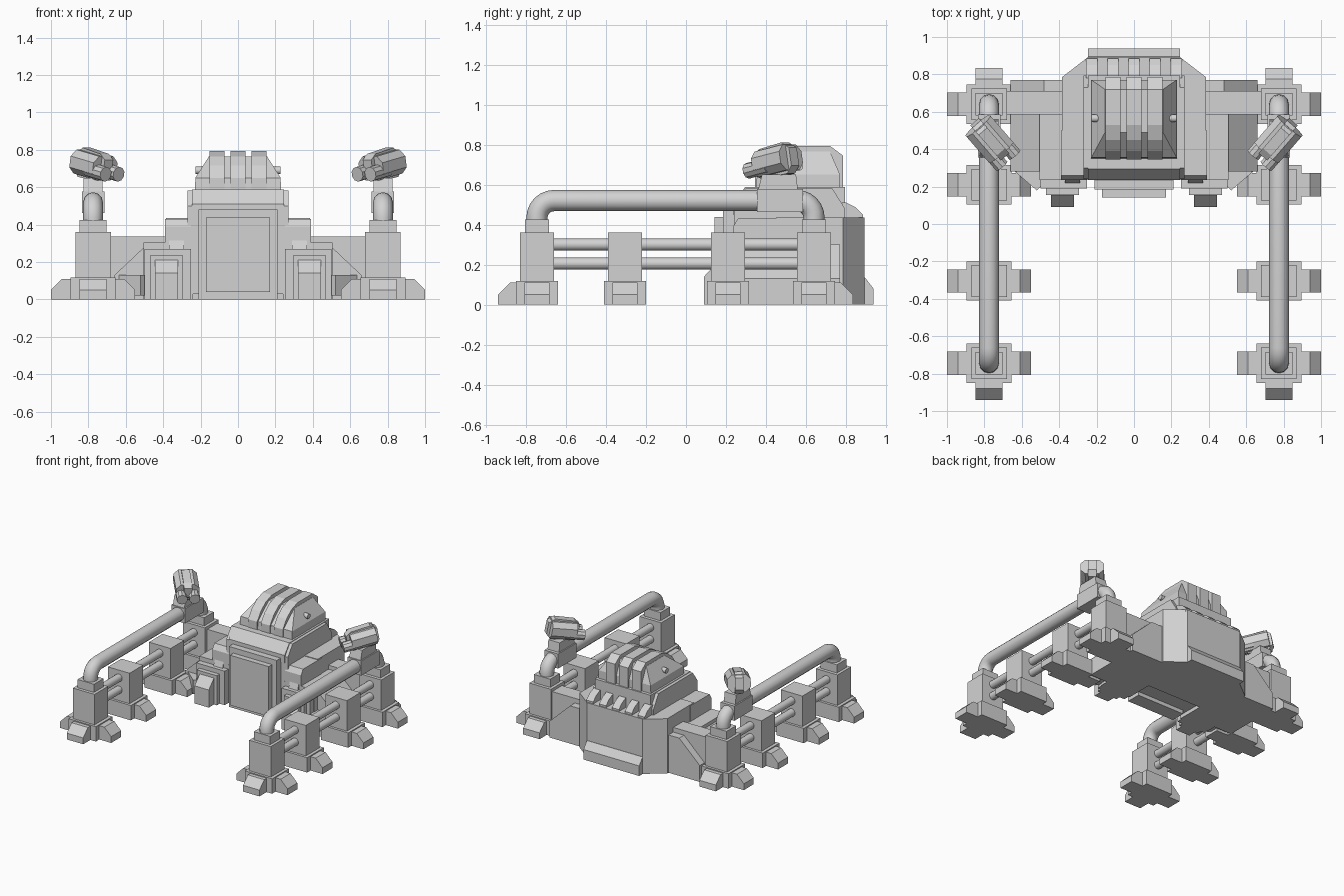
import bpy, bmesh, math
from mathutils import Matrix, Vector

if "Cube" in bpy.data.objects:
    bpy.data.objects.remove(bpy.data.objects["Cube"])

grey = bpy.data.materials.new("light_grey")
grey.diffuse_color = (0.65, 0.65, 0.65, 1)
grey.use_nodes = True
grey.node_tree.nodes["Principled BSDF"].inputs["Base Color"].default_value = grey.diffuse_color


def finish(name, bm, mat=None, smooth=False):
    if mat is not None:
        bmesh.ops.transform(bm, matrix=mat, verts=bm.verts)
    bmesh.ops.recalc_face_normals(bm, faces=bm.faces)
    me = bpy.data.meshes.new(name)
    bm.to_mesh(me)
    bm.free()
    me.materials.append(grey)
    ob = bpy.data.objects.new(name, me)
    bpy.context.collection.objects.link(ob)
    if smooth:
        smooth_shade(ob)
    return ob


def smooth_shade(ob):
    bpy.ops.object.select_all(action='DESELECT')
    ob.select_set(True)
    bpy.context.view_layer.objects.active = ob
    bpy.ops.object.shade_smooth_by_angle(angle=math.radians(35))


def prism(name, pts, axis, a, b, mat=None):
    """Extrude a 2D profile along an axis from a to b."""
    place = {'x': lambda p, t: (t, p[0], p[1]),
             'y': lambda p, t: (p[0], t, p[1]),
             'z': lambda p, t: (p[0], p[1], t)}[axis]
    bm = bmesh.new()
    lo = [bm.verts.new(place(p, a)) for p in pts]
    hi = [bm.verts.new(place(p, b)) for p in pts]
    n = len(pts)
    bm.faces.new(lo)
    bm.faces.new(hi)
    for i in range(n):
        j = (i + 1) % n
        bm.faces.new((lo[i], lo[j], hi[j], hi[i]))
    return finish(name, bm, mat)


def box(name, x, y, z, mat=None):
    x = sorted(x)
    return prism(name, [(x[0], y[0]), (x[1], y[0]), (x[1], y[1]), (x[0], y[1])],
                 'z', z[0], z[1], mat)


def rod(name, p, q, r, sides=16, mat=None):
    p, q = Vector(p), Vector(q)
    bm = bmesh.new()
    bmesh.ops.create_cone(bm, cap_ends=True, segments=sides, radius1=r, radius2=r,
                          depth=(q - p).length)
    rot = (q - p).to_track_quat('Z', 'Y').to_matrix().to_4x4()
    m = Matrix.Translation((p + q) / 2) @ rot
    return finish(name, bm, (mat @ m) if mat else m, smooth=True)


def mirrored(s, pts):
    return [(s * u, v) for u, v in pts]


def foot(name, c, other, d, reach, half, axis):
    pts = [(c + d * 0.09, 0), (c + d * reach, 0), (c + d * reach, 0.05),
           (c + d * (reach - 0.06), 0.11), (c + d * 0.09, 0.11)]
    prism(name, pts, axis, other - half, other + half)


def pipe(name, x):
    y0, y1, top, r = -0.745, 0.64, 0.52, 0.085
    pts = [(x, y0, 0.40)]
    for i in range(7):
        t = math.pi / 2 * i / 6
        pts.append((x, y0 + r - r * math.cos(t), top - r + r * math.sin(t)))
    for i in range(7):
        t = math.pi / 2 * i / 6
        pts.append((x, y1 - r + r * math.sin(t), top - r + r * math.cos(t)))
    pts.append((x, y1, 0.40))
    cu = bpy.data.curves.new(name, 'CURVE')
    cu.dimensions = '3D'
    cu.bevel_depth = 0.053
    cu.bevel_resolution = 4
    cu.use_fill_caps = True
    sp = cu.splines.new('POLY')
    sp.points.add(len(pts) - 1)
    for pt, co in zip(sp.points, pts):
        pt.co = (*co, 1)
    cu.materials.append(grey)
    ob = bpy.data.objects.new(name, cu)
    bpy.context.collection.objects.link(ob)
    bpy.ops.object.select_all(action='DESELECT')
    ob.select_set(True)
    bpy.context.view_layer.objects.active = ob
    bpy.ops.object.convert(target='MESH')
    smooth_shade(bpy.context.view_layer.objects.active)


POSTS = (-0.745, -0.305, 0.21, 0.64)

for s, side in ((-1, "left"), (1, "right")):
    cx = s * 0.775
    # Fence posts with splayed feet
    for i, cy in enumerate(POSTS):
        tag = f"{side}_{i + 1}"
        box("post_base_" + tag, (cx - 0.12, cx + 0.12), (cy - 0.105, cy + 0.105), (0, 0.118))
        box("post_" + tag, (cx - 0.095, cx + 0.095), (cy - 0.085, cy + 0.085), (0.11, 0.36))
        foot("outer_foot_" + tag, cx, cy, s, 0.225, 0.062, 'y')
        if i < 3:
            foot("inner_foot_" + tag, cx, cy, -s, 0.225, 0.062, 'y')
        if i in (0, 3):
            box("post_cap_" + tag, (cx - 0.072, cx + 0.072), (cy - 0.06, cy + 0.06), (0.35, 0.425))
            foot("end_foot_" + tag, cy, cx, 1 if i else -1, 0.195, 0.072, 'x')
    # Rails and top pipe
    for z in (0.205, 0.30):
        rod(f"rail_{side}", (cx, -0.7, z), (cx, 0.6, z), 0.03)
    pipe(f"top_pipe_{side}", cx)

    # Turret mount
    box(f"pipe_collar_{side}", (cx - 0.06, cx + 0.06), (0.355, 0.585), (0.462, 0.578))
    prism(f"turret_neck_{side}", [(0.36, 0.57), (0.56, 0.57), (0.55, 0.65), (0.38, 0.65)],
          'x', cx - 0.05, cx + 0.05)
    # Twin barrel turret
    m = (Matrix.Translation((s * 0.76, 0.44, 0.715))
         @ Matrix.Rotation(math.radians(-41 * s), 4, 'Z')
         @ Matrix.Rotation(math.radians(11), 4, 'X'))
    octo = [(-0.05, -0.065), (0.05, -0.065), (0.085, -0.03), (0.085, 0.03),
            (0.05, 0.065), (-0.05, 0.065), (-0.085, 0.03), (-0.085, -0.03)]
    prism(f"turret_body_{side}", octo, 'y', -0.075, 0.115, m)
    ridge = [(-0.10, -0.03), (-0.10, 0.05), (-0.06, 0.075), (0.09, 0.08), (0.135, 0.045),
             (0.135, -0.045), (0.10, -0.08), (-0.05, -0.075)]
    prism(f"turret_ridge_{side}", ridge, 'x', -0.03, 0.03, m)
    for k in (-1, 1):
        rod(f"barrel_{side}", (k * 0.046, -0.14, -0.02), (k * 0.046, 0, -0.02), 0.04, 10, m)

    # Wing linking the hall to the fence
    prism(f"wing_{side}", mirrored(s, [(0.3, 0), (0.3, 0.30), (0.48, 0.30), (0.66, 0.13), (0.66, 0)]),
          'y', 0.30, 0.77)
    prism(f"wing_apron_{side}", mirrored(s, [(0.3, 0.2), (0.5, 0.2), (0.52, 0.18), (0.66, 0.30), (0.66, 0.4), (0.3, 0.4)]),
          'z', 0.02, 0.13)
    prism(f"wing_gusset_{side}", mirrored(s, [(0.48, 0.02), (0.48, 0.30), (0.66, 0.13), (0.66, 0.02)]),
          'y', 0.28, 0.31)
    box(f"wing_wall_{side}", (s * 0.36, s * 0.70), (0.585, 0.71), (0.05, 0.337))

    # Side gate housing, frame and buttress
    box(f"gate_housing_{side}", (s * 0.24, s * 0.505), (0.235, 0.6), (0, 0.305))
    box(f"gate_block_{side}", (s * 0.25, s * 0.50), (0.19, 0.3), (0, 0.27))
    box(f"gate_frame_{side}", (s * 0.295, s * 0.47), (0.155, 0.25), (0, 0.235))
    prism(f"gate_buttress_{side}", [(0.09, 0), (0.09, 0.14), (0.155, 0.21), (0.25, 0.21), (0.25, 0)],
          'x', s * 0.32, s * 0.445)
    prism(f"shoulder_{side}", [(0.235, 0.2), (0.235, 0.39), (0.26, 0.43), (0.5, 0.43), (0.5, 0.2)],
          'x', s * 0.25, s * 0.39)
    prism(f"shoulder_visor_{side}", [(0.22, 0.27), (0.27, 0.42), (0.35, 0.415), (0.35, 0.27)],
          'x', s * 0.29, s * 0.37)

    # Bolt on the roof
    rod(f"roof_bolt_{side}", (s * 0.15, 0.565, 0.69), (s * 0.228, 0.565, 0.69), 0.02, 12)

# Rear hall with chamfered corners
prism("rear_hall", [(-0.385, 0.45), (0.385, 0.45), (0.385, 0.785), (0.245, 0.893),
                    (-0.245, 0.893), (-0.385, 0.785)], 'z', 0.0, 0.435)
prism("rear_bumper", [(0.88, 0.0), (0.937, 0.0), (0.937, 0.08), (0.895, 0.135), (0.88, 0.135)],
      'x', -0.245, 0.245)

# Main tower with sloped brow
prism("tower", [(0.24, 0.03), (0.24, 0.50), (0.30, 0.583), (0.73, 0.583), (0.795, 0.48),
                (0.795, 0.03)], 'x', -0.27, 0.27)
box("tower_roof_slab", (-0.245, 0.245), (0.31, 0.795), (0.45, 0.587))
prism("tower_brow", [(0.235, 0.45), (0.235, 0.51), (0.295, 0.587), (0.35, 0.587), (0.35, 0.45)],
      'x', -0.245, 0.245)
box("door_frame", (-0.21, 0.21), (0.185, 0.3), (0, 0.48))
box("door", (-0.17, 0.17), (0.142, 0.2), (0.04, 0.437))

# Rear fins
for i in range(5):
    x = (i - 2) * 0.113
    prism("rear_fin", [(0.78, 0.42), (0.78, 0.51), (0.80, 0.51), (0.85, 0.485), (0.885, 0.45), (0.885, 0.42)],
          'x', x - 0.03, x + 0.03)

# Roof housing, narrowing toward the top
ring = [(0.23, 0.35, 0.77, 0.575), (0.228, 0.355, 0.77, 0.65), (0.155, 0.49, 0.72, 0.765)]
bm = bmesh.new()
loops = [[bm.verts.new(c) for c in ((-w, a, z), (w, a, z), (w, b, z), (-w, b, z))]
         for w, a, b, z in ring]
for lo, hi in zip(loops, loops[1:]):
    for i in range(4):
        j = (i + 1) % 4
        bm.faces.new((lo[i], lo[j], hi[j], hi[i]))
bm.faces.new(loops[0])
bm.faces.new(loops[-1])
finish("roof_housing", bm)

# Three roof ribs
rib = [(0.345, 0.57), (0.345, 0.65), (0.39, 0.715), (0.45, 0.765), (0.53, 0.793),
       (0.72, 0.793), (0.785, 0.745), (0.785, 0.57)]
for x in (-0.113, 0, 0.113):
    prism("roof_rib", rib, 'x', x - 0.04, x + 0.04)
